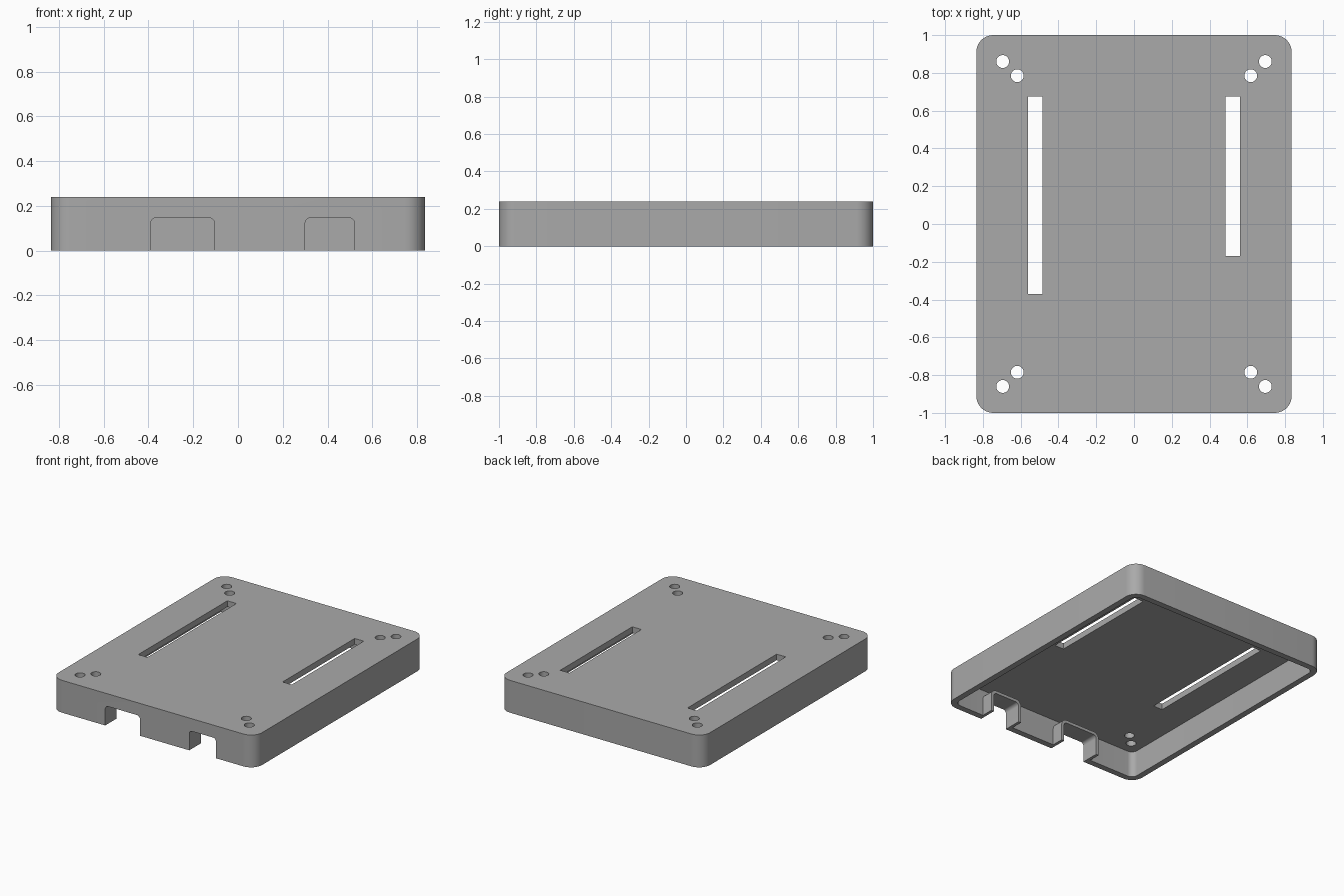
import bpy, bmesh
from math import sin, cos, pi

if "Cube" in bpy.data.objects:
    bpy.data.objects.remove(bpy.data.objects["Cube"], do_unlink=True)

WIDTH, DEPTH, HEIGHT = 1.67, 2.0, 0.24
WALL, RADIUS = 0.045, 0.09

grey = bpy.data.materials.new("plain grey")
grey.use_nodes = True
colour = (0.4, 0.4, 0.4, 1)
grey.diffuse_color = colour
grey.node_tree.nodes["Principled BSDF"].inputs["Base Color"].default_value = colour


def rounded_rect(u0, u1, v0, v1, r, steps=10):
    """Outline of a rectangle with rounded corners, counter-clockwise."""
    if r == 0:
        return [(u0, v0), (u1, v0), (u1, v1), (u0, v1)]
    centres = [(u1 - r, v1 - r), (u0 + r, v1 - r), (u0 + r, v0 + r), (u1 - r, v0 + r)]
    return [(cu + r * cos((q + i / steps) * pi / 2), cv + r * sin((q + i / steps) * pi / 2))
            for q, (cu, cv) in enumerate(centres) for i in range(steps + 1)]


def prism(name, outline, start, end, axis="z"):
    """Extrude an outline along z, or an x-z outline along y."""
    bm = bmesh.new()
    place = (lambda u, v: (u, v, start)) if axis == "z" else (lambda u, v: (u, start, v))
    face = bm.faces.new([bm.verts.new(place(u, v)) for u, v in outline])
    new = bmesh.ops.extrude_face_region(bm, geom=[face])["geom"]
    move = (0, 0, end - start) if axis == "z" else (0, end - start, 0)
    bmesh.ops.translate(bm, vec=move, verts=[g for g in new if isinstance(g, bmesh.types.BMVert)])
    bmesh.ops.recalc_face_normals(bm, faces=bm.faces)
    mesh = bpy.data.meshes.new(name)
    bm.to_mesh(mesh)
    bm.free()
    mesh.materials.append(grey)
    obj = bpy.data.objects.new(name, mesh)
    bpy.context.collection.objects.link(obj)
    return obj


def cut(target, cutter):
    """Subtract the cutter for good and remove it."""
    mod = target.modifiers.new("cut", "BOOLEAN")
    mod.operation, mod.solver, mod.object = "DIFFERENCE", "EXACT", cutter
    bpy.context.view_layer.objects.active = target
    bpy.ops.object.modifier_apply(modifier=mod.name)
    bpy.data.objects.remove(cutter, do_unlink=True)


# Solid lid and the hollow beneath it
x, y = WIDTH / 2, DEPTH / 2
lid = prism("enclosure_lid", rounded_rect(-x, x, -y, y, RADIUS), 0, HEIGHT)
xi, yi = x - WALL, y - WALL
hollow = prism("hollow", rounded_rect(-xi, xi, -yi, yi, RADIUS - WALL), -0.1, HEIGHT - WALL)

# Port openings in the front wall, each with a thin sleeve reaching inward
PORTS = [(-0.39, -0.105), (0.30, 0.52)]
PORT_TOP, SLEEVE, SLEEVE_END = 0.147, 0.022, -0.865
for x0, x1 in PORTS:
    outline = rounded_rect(x0 - SLEEVE, x1 + SLEEVE, -0.3, PORT_TOP + SLEEVE, 0.045)
    cut(hollow, prism("sleeve", outline, -1.2, SLEEVE_END, "y"))
cut(lid, hollow)
for x0, x1 in PORTS:
    cut(lid, prism("port", rounded_rect(x0, x1, -0.2, PORT_TOP, 0.025), -1.3, -0.8, "y"))

# Long slots through the top
for x0, y0 in [(-0.56, -0.37), (0.485, -0.17)]:
    cut(lid, prism("slot", rounded_rect(x0, x0 + 0.075, y0, 0.675, 0), 0.05, 0.4))

# Pairs of screw holes near each corner
for sx in (-1, 1):
    for sy in (-1, 1):
        for hx, hy in [(0.695, 0.86), (0.618, 0.785)]:
            r, cx, cy = 0.034, sx * hx, sy * hy
            cut(lid, prism("hole", rounded_rect(cx - r, cx + r, cy - r, cy + r, r * 0.999, 8), 0.1, 0.4))

# Smooth curves, crisp edges
bpy.ops.object.select_all(action="DESELECT")
lid.select_set(True)
bpy.context.view_layer.objects.active = lid
bpy.ops.object.shade_smooth_by_angle()
